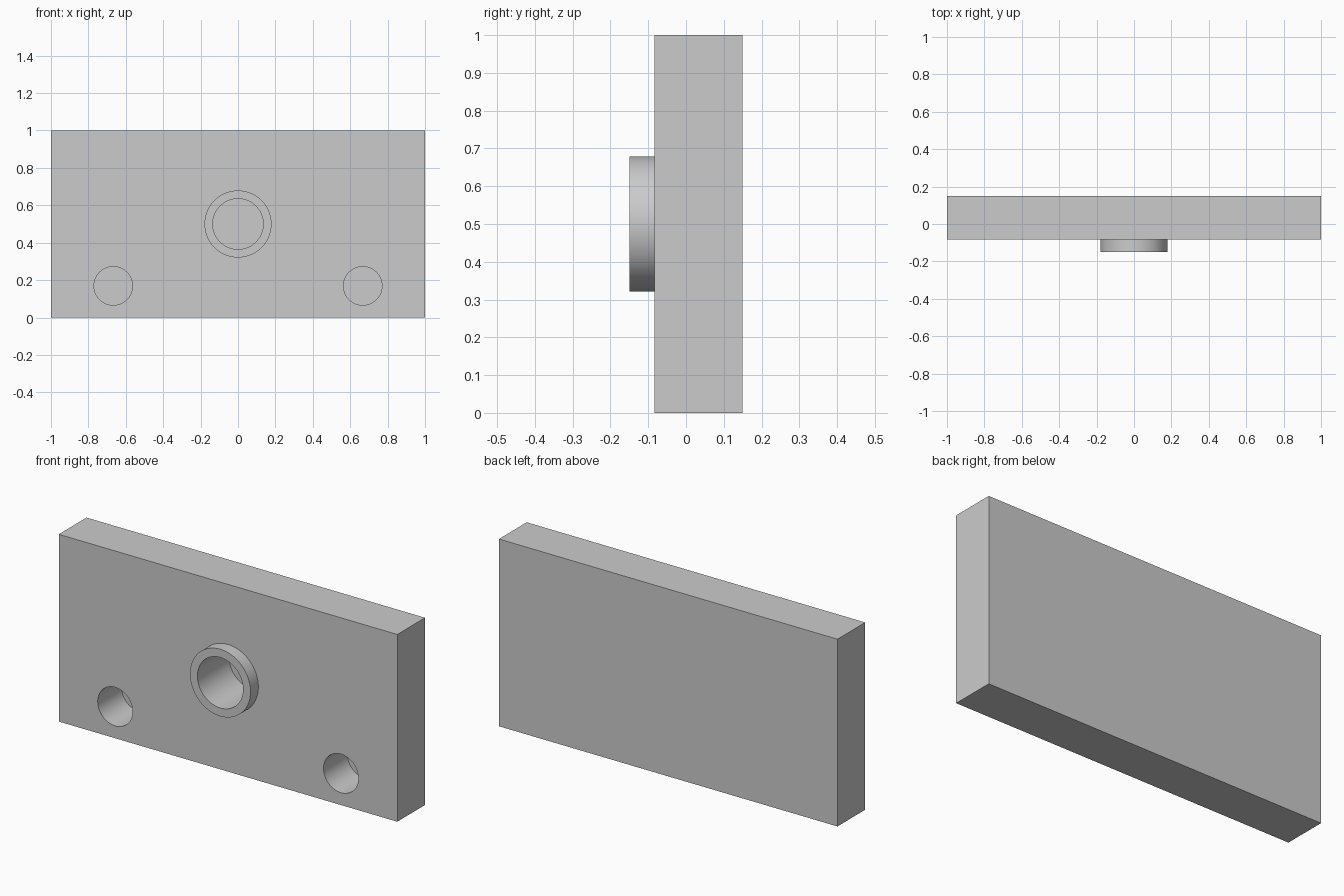
import bpy
import math

if "Cube" in bpy.data.objects:
    bpy.data.objects.remove(bpy.data.objects["Cube"], do_unlink=True)

FRONT, PLATE_FRONT, FLOOR, BACK = -0.15, -0.084, 0.117, 0.15
SEGMENTS = 96

grey = bpy.data.materials.new("plain grey")
grey.use_nodes = True
colour = (0.6, 0.6, 0.6, 1)
grey.diffuse_color = colour
grey.node_tree.nodes["Principled BSDF"].inputs["Base Color"].default_value = colour


def cylinder(name, x, z, radius, y0, y1):
    """Round bar running along y from y0 to y1."""
    bpy.ops.mesh.primitive_cylinder_add(
        vertices=SEGMENTS, radius=radius, depth=y1 - y0,
        location=(x, (y0 + y1) / 2, z), rotation=(math.pi / 2, 0, 0))
    obj = bpy.context.object
    obj.name = name
    obj.data.materials.append(grey)
    return obj


def boolean(target, tool, operation):
    """Apply a boolean and discard the tool."""
    mod = target.modifiers.new(operation, 'BOOLEAN')
    mod.operation = operation
    mod.solver = 'EXACT'
    mod.object = tool
    bpy.context.view_layer.objects.active = target
    bpy.ops.object.modifier_apply(modifier=mod.name)
    bpy.data.objects.remove(tool, do_unlink=True)


# Rectangular plate
bpy.ops.mesh.primitive_cube_add(size=1, location=(0, (PLATE_FRONT + BACK) / 2, 0.5))
plate = bpy.context.object
plate.name = "mounting_plate"
plate.scale = (2, BACK - PLATE_FRONT, 1)
bpy.ops.object.transform_apply(location=False, rotation=False, scale=True)
plate.data.materials.append(grey)

# Raised collar around the central bore
boolean(plate, cylinder("collar", 0, 0.5, 0.179, FRONT, 0), 'UNION')

# Blind bores: one central, two near the lower corners
boolean(plate, cylinder("central_bore", 0, 0.5, 0.135, FRONT - 0.1, FLOOR), 'DIFFERENCE')
for side in (-1, 1):
    boolean(plate, cylinder("corner_bore", side * 0.667, 0.169, 0.103, FRONT - 0.1, FLOOR),
            'DIFFERENCE')

# Smooth round walls, crisp edges
bpy.ops.object.select_all(action='DESELECT')
plate.select_set(True)
bpy.context.view_layer.objects.active = plate
bpy.ops.object.shade_smooth_by_angle(angle=math.radians(30))
